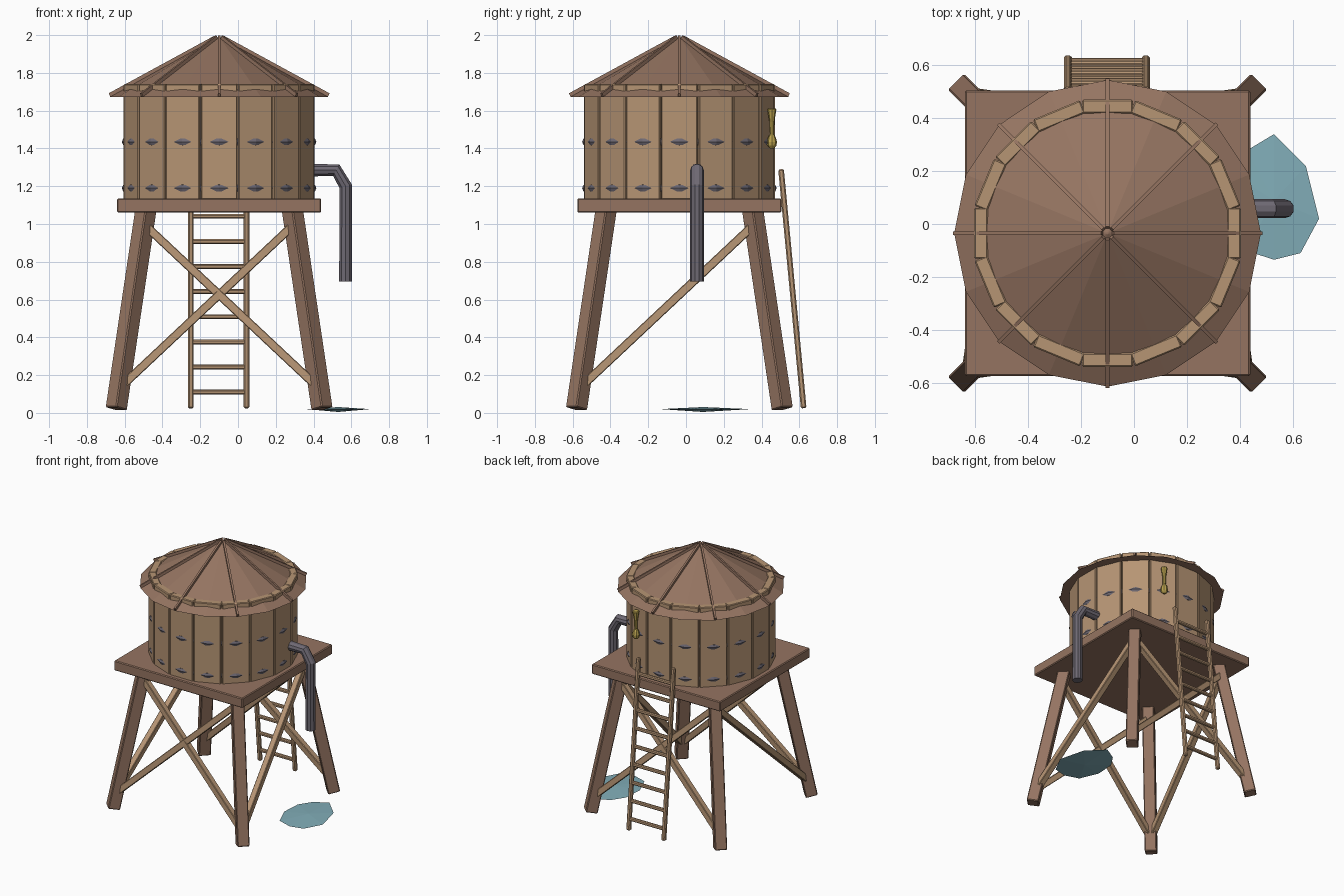
import bpy, bmesh, math
from mathutils import Vector, Matrix

if "Cube" in bpy.data.objects:
    bpy.data.objects.remove(bpy.data.objects["Cube"])

CX, CY = -0.10, -0.035          # tower axis
SIDES = 16


def material(name, rgb):
    m = bpy.data.materials.new(name)
    m.use_nodes = True
    m.diffuse_color = (*rgb, 1)
    m.node_tree.nodes["Principled BSDF"].inputs["Base Color"].default_value = (*rgb, 1)
    return m


BROWN = material("dark wood", (0.30, 0.175, 0.12))
PLANK = material("light wood", (0.47, 0.30, 0.175))
METAL = material("grey metal", (0.155, 0.14, 0.17))
WATER = material("water blue", (0.22, 0.42, 0.48))
GOLD = material("gold", (0.50, 0.37, 0.08))


def finish(bm, name, mat, bevel=0):
    bmesh.ops.recalc_face_normals(bm, faces=bm.faces)
    me = bpy.data.meshes.new(name)
    bm.to_mesh(me)
    bm.free()
    ob = bpy.data.objects.new(name, me)
    bpy.context.collection.objects.link(ob)
    me.materials.append(mat)
    if bevel:
        mod = ob.modifiers.new("Bevel", "BEVEL")
        mod.width, mod.segments = bevel, 1
    return ob


def box(bm, size, matrix):
    bmesh.ops.create_cube(bm, size=1, matrix=matrix @ Matrix.Diagonal((*size, 1)))


def beam(bm, a, b, w, d, across):
    """Box running from a to b; its width w lies along the across direction."""
    a, b = Vector(a), Vector(b)
    z = (b - a).normalized()
    y = z.cross(Vector(across)).normalized()
    x = y.cross(z)
    m = Matrix((x, y, z)).transposed().to_4x4()
    box(bm, (w, d, (b - a).length), Matrix.Translation((a + b) / 2) @ m)


def lathe(bm, profile, sides, centre):
    rings = [[bm.verts.new((centre[0] + r * math.cos(math.tau * i / sides),
                            centre[1] + r * math.sin(math.tau * i / sides), z))
              for i in range(sides)] for r, z in profile]
    for lo, hi in zip(rings, rings[1:]):
        for i in range(sides):
            j = (i + 1) % sides
            bm.faces.new((lo[i], lo[j], hi[j], hi[i]))
    bm.faces.new(rings[0])
    bm.faces.new(rings[-1])


def polar(r, angle, z):
    return Vector((CX + r * math.cos(angle), CY + r * math.sin(angle), z))


# Platform
bm = bmesh.new()
box(bm, (1.08, 1.08, 0.075), Matrix.Translation((CX, CY, 1.098)))
finish(bm, "platform", BROWN, 0.006)


# Splayed legs, turned to face the corners
def leg_point(sx, sy, z):
    o = 0.548 - 0.149 * z
    return Vector((CX + sx * o, CY + sy * o, z))


bm = bmesh.new()
for sx in (-1, 1):
    for sy in (-1, 1):
        beam(bm, leg_point(sx, sy, 0.022), leg_point(sx, sy, 1.08), 0.085, 0.085, (sx, -sy, 0))
finish(bm, "legs", BROWN, 0.006)

# Braces: crossed on front and back, single on the sides
bm = bmesh.new()
for s in (-1, 1):
    for face in (-1, 1):
        beam(bm, leg_point(s, face, 0.13), leg_point(-s, face, 1.0), 0.045, 0.045, (0, 1, 0))
    beam(bm, leg_point(s, -1, 0.13), leg_point(s, 1, 1.0), 0.045, 0.045, (1, 0, 0))
finish(bm, "braces", PLANK, 0.004)

# Tank staves
bm = bmesh.new()
for i in range(SIDES):
    a = math.tau * i / SIDES
    box(bm, (0.052, 0.192, 0.62),
        Matrix.Translation(polar(0.479, a, 1.43)) @ Matrix.Rotation(a, 4, "Z"))
finish(bm, "tank_staves", PLANK, 0.005)

# Metal hoops
for name, z in (("lower_hoop", 1.19), ("upper_hoop", 1.435)):
    bpy.ops.mesh.primitive_torus_add(major_segments=SIDES, minor_segments=8, major_radius=0.491,
                                     minor_radius=0.024, location=(CX, CY, z))
    hoop = bpy.context.object
    hoop.name = name
    hoop.data.materials.append(METAL)

# Roof cone and ribs
bm = bmesh.new()
lathe(bm, [(0.58, 1.672), (0.004, 1.99)], SIDES, (CX, CY))
finish(bm, "roof", BROWN)

bm = bmesh.new()
for i in range(8):
    a = math.tau * i / 8
    beam(bm, polar(0.02, a, 1.987), polar(0.58, a, 1.682), 0.014, 0.022,
         (-math.sin(a), math.cos(a), 0))
finish(bm, "roof_ribs", BROWN)

# Ladder leaning on the back
TOP, FOOT = Vector((0, 0.503, 1.29)), Vector((0, 0.623, 0.025))
LEFT, RIGHT = Vector((-0.25, 0, 0)), Vector((0.045, 0, 0))
bm = bmesh.new()
for side in (LEFT, RIGHT):
    beam(bm, FOOT + side, TOP + side, 0.03, 0.03, (1, 0, 0))
finish(bm, "ladder_rails", PLANK, 0.007)
bm = bmesh.new()
for i in range(9):
    p = FOOT.lerp(TOP, (0.085 + 0.133 * i) / 1.265)
    beam(bm, p + LEFT, p + RIGHT, 0.025, 0.025, TOP - FOOT)
finish(bm, "ladder_rungs", PLANK, 0.006)

# Spout pipe
curve = bpy.data.curves.new("spout_pipe", "CURVE")
curve.dimensions = "3D"
curve.bevel_depth, curve.bevel_resolution, curve.use_fill_caps = 0.036, 3, True
path = [(0.36, 1.285), (0.52, 1.285), (0.57, 1.2), (0.57, 0.695)]
spline = curve.splines.new("POLY")
spline.points.add(len(path) - 1)
for p, (x, z) in zip(spline.points, path):
    p.co = (x, 0.058, z, 1)
spline.use_smooth = False
curve.materials.append(METAL)
bpy.context.collection.objects.link(bpy.data.objects.new("spout_pipe", curve))

# Puddle: a thin uneven lens
rim = [(0.53, 0.34), (0.65, 0.22), (0.70, 0.02), (0.63, -0.11), (0.53, -0.135),
       (0.42, -0.1), (0.36, 0.04), (0.37, 0.19), (0.43, 0.28)]
bm = bmesh.new()
edge = [bm.verts.new((x, y, 0.02)) for x, y in rim]
for z in (0.005, 0.031):
    hub = bm.verts.new((0.53, 0.09, z))
    for i, v in enumerate(edge):
        bm.faces.new((v, edge[i - 1], hub))
finish(bm, "puddle", WATER)

# Gold hanging ornament on the back of the tank
bm = bmesh.new()
spot = polar(0.53, math.radians(67.5), 0)
lathe(bm, [(0.010, 1.40), (0.024, 1.415), (0.027, 1.435), (0.020, 1.46), (0.011, 1.475),
           (0.013, 1.54), (0.024, 1.605), (0.020, 1.612)], 8, spot)
finish(bm, "ornament", GOLD)
